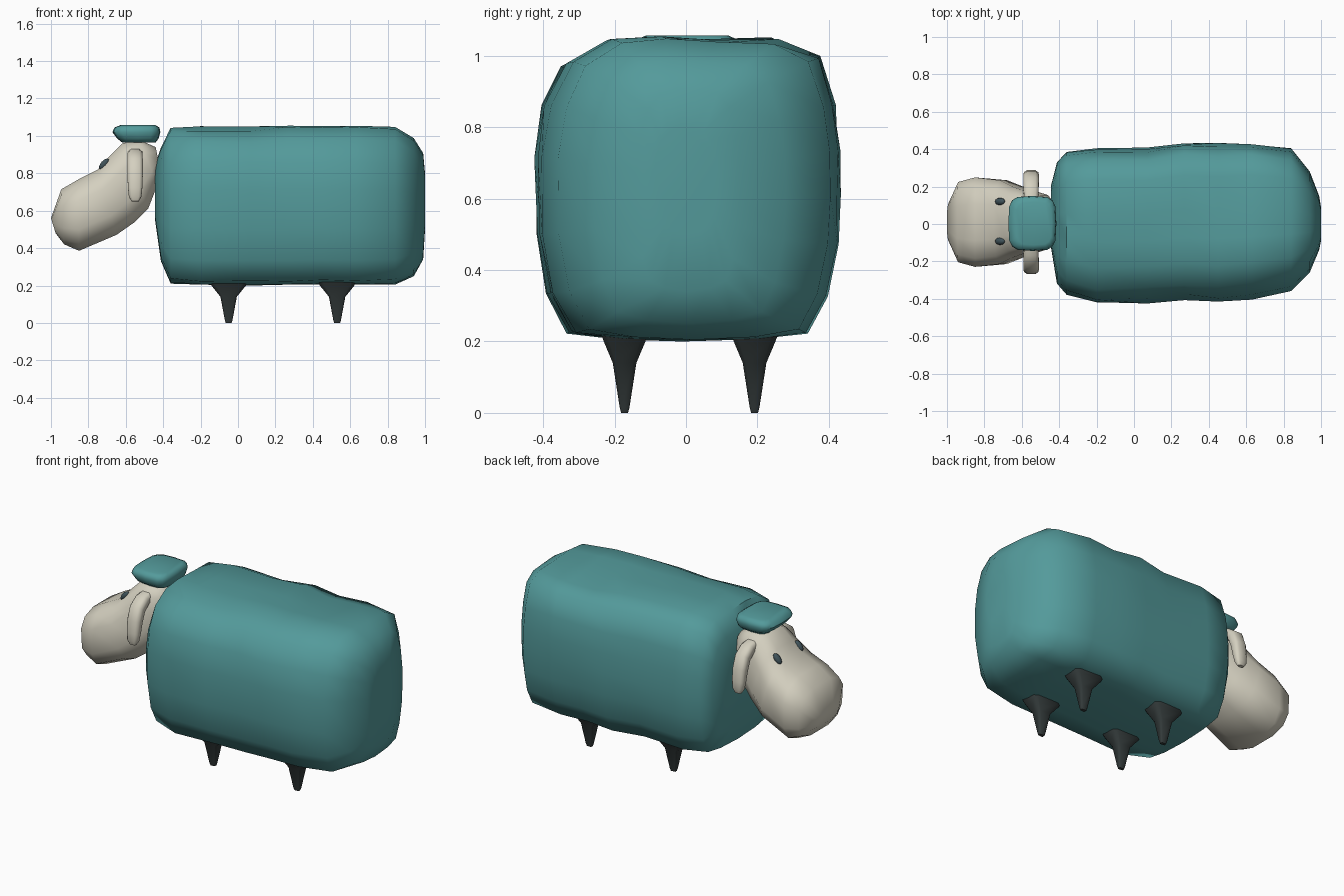
import bpy, bmesh, math, random
from mathutils import Vector

if "Cube" in bpy.data.objects:
    bpy.data.objects.remove(bpy.data.objects["Cube"])

random.seed(4)


def material(name, rgb):
    m = bpy.data.materials.new(name)
    m.diffuse_color = (*rgb, 1)
    m.use_nodes = True
    m.node_tree.nodes["Principled BSDF"].inputs["Base Color"].default_value = m.diffuse_color
    return m


WOOL = material("teal_wool", (0.088, 0.325, 0.328))
SKIN = material("cream_skin", (0.66, 0.63, 0.525))
DARK = material("dark_hoof", (0.035, 0.045, 0.045))
EYE = material("eye_slate", (0.05, 0.085, 0.1))


def loft(name, rings, mat, angle=60):
    """Skin a list of equal-length point rings and cap both ends."""
    bm = bmesh.new()
    vs = [[bm.verts.new(p) for p in r] for r in rings]
    n = len(vs[0])
    for a, b in zip(vs, vs[1:]):
        for i in range(n):
            j = (i + 1) % n
            bm.faces.new((a[i], a[j], b[j], b[i]))
    bm.faces.new(vs[0])
    bm.faces.new(vs[-1])
    bmesh.ops.recalc_face_normals(bm, faces=bm.faces)
    me = bpy.data.meshes.new(name)
    bm.to_mesh(me)
    bm.free()
    me.materials.append(mat)
    ob = bpy.data.objects.new(name, me)
    bpy.context.collection.objects.link(ob)
    bpy.ops.object.select_all(action='DESELECT')
    ob.select_set(True)
    bpy.context.view_layer.objects.active = ob
    bpy.ops.object.shade_smooth_by_angle(angle=math.radians(angle))
    return ob


def squircle(n, power, phase=0.0):
    """Rounded-square outline within -1..1."""
    out = []
    for i in range(n):
        t = 2 * math.pi * (i + phase) / n
        c, s = math.cos(t), math.sin(t)
        out.append((math.copysign(abs(c) ** power, c), math.copysign(abs(s) ** power, s)))
    return out


# Woolly body: boxy section swept along x
section = [(0, -1), (.45, -1), (.80, -.97), (.93, -.72), (.99, -.37), (1, -.05),
           (1, .25), (.97, .55), (.87, .88), (.60, 1), (.15, .98),
           (-.2, 1), (-.54, .99), (-.82, .84), (-.95, .55), (-1, .2), (-1, -.3),
           (-.94, -.70), (-.80, -.97), (-.45, -1)]
# x, y min, y max, z min, z max, corner rounding
stations = [(-.445, -.12, .20, .56, .84, .6), (-.412, -.32, .33, .33, .94, .25),
            (-.36, -.38, .385, .21, 1.045, .2), (-.20, -.43, .41, .205, 1.055, .05),
            (.07, -.43, .41, .20, 1.055, .15), (.27, -.41, .435, .205, 1.055, .05),
            (.45, -.425, .435, .205, 1.055, .15), (.63, -.405, .435, .205, 1.055, .08),
            (.84, -.36, .405, .205, 1.05, .2), (.94, -.26, .28, .25, .99, .3),
            (.99, -.14, .15, .34, .91, .4), (1.0, -.09, .09, .5, .80, .6)]
rings = []
for x, y0, y1, z0, z1, rnd in stations:
    ring = []
    for u, v in section:
        k = 1 - rnd + rnd / max(1, math.hypot(u, v))
        ku = k - (random.uniform(0, .03) if -.3 < x < .8 else 0)
        y = (y0 + y1) / 2 + u * ku * (y1 - y0) / 2
        z = (z0 + z1) / 2 + v * k * (z1 - z0) / 2
        # Soft hollows in the fleece along the back
        if v > .8:
            z -= .045 * math.exp(-((x - .55) / .2) ** 2 - ((y - .2) / .12) ** 2)
            z -= .035 * math.exp(-((x + .08) / .2) ** 2 - ((y + .26) / .12) ** 2)
        ring.append((x, y, z))
    rings.append(ring)
loft("body_wool", rings, WOOL)

# Head: slanted rings given by top point, bottom point, half width
head = [((-1.0, .56), (-.975, .48), .10), ((-.945, .715), (-.93, .42), .215),
        ((-.85, .77), (-.85, .385), .24), ((-.75, .82), (-.65, .47), .225),
        ((-.69, .89), (-.55, .54), .19), ((-.62, .96), (-.48, .61), .165),
        ((-.53, .98), (-.43, .74), .145), ((-.44, .94), (-.42, .84), .10)]
rings = []
for top, bottom, w in head:
    t, b = Vector(top), Vector(bottom)
    ring = []
    for u, v in squircle(12, .68, .5):
        p = (t + b) / 2 + (t - b) / 2 * v * 1.02
        ring.append((p.x, .01 + u * w * 1.02, p.y))
    rings.append(ring)
loft("head", rings, SKIN)

# Wool cap: z, x min, x max, half width
cap = [(.965, -.62, -.44, .11), (.985, -.645, -.425, .135), (1.02, -.672, -.415, .147),
       (1.045, -.66, -.42, .142), (1.057, -.63, -.44, .115)]
loft("wool_cap", [[((a + b) / 2 + u * (b - a) / 2, .003 + v * w, z)
                   for u, v in squircle(16, .5)] for z, a, b, w in cap], WOOL)

for side, tag in ((1, "left"), (-1, "right")):
    # Drooping ear: distance from centre, z, path direction, half width, half thickness
    ear = [(.10, .905, 20, .038, .03), (.165, .893, 25, .042, .034), (.215, .855, 50, .043, .036),
           (.24, .79, 75, .043, .032), (.252, .72, 82, .040, .027),
           (.258, .675, 85, .035, .021), (.26, .65, 85, .02, .011)]
    rings = []
    for d, z, ang, w, t in ear:
        c, s = math.cos(math.radians(ang)), math.sin(math.radians(ang))
        rings.append([(-.55 + u * w, .01 + side * (d + v * t * s), z + v * t * c)
                      for u, v in squircle(8, .6, .5)])
    loft(tag + "_ear", rings, SKIN)

    # Eye: flat bead lying on the brow
    bpy.ops.mesh.primitive_uv_sphere_add(segments=12, ring_count=8, radius=1,
                                         location=(-.716, .014 + side * .106, .849),
                                         rotation=(0, math.radians(-50), 0))
    eye = bpy.context.object
    eye.name = tag + "_eye"
    eye.scale = (.036, .02, .018)
    eye.data.materials.append(EYE)
    bpy.ops.object.shade_smooth()

    # Legs: z, half x, half y of a tapering square post
    for x, end in ((-.05, "front"), (.53, "rear")):
        post = [(0, .016, .010), (.015, .021, .014), (.14, .045, .034),
                (.20, .095, .06), (.24, .11, .075)]
        loft(f"{tag}_{end}_leg", [[(x + u * a, .01 + side * .182 + v * b, z)
                                   for u, v in squircle(8, .35, .5)]
                                  for z, a, b in post], DARK)
